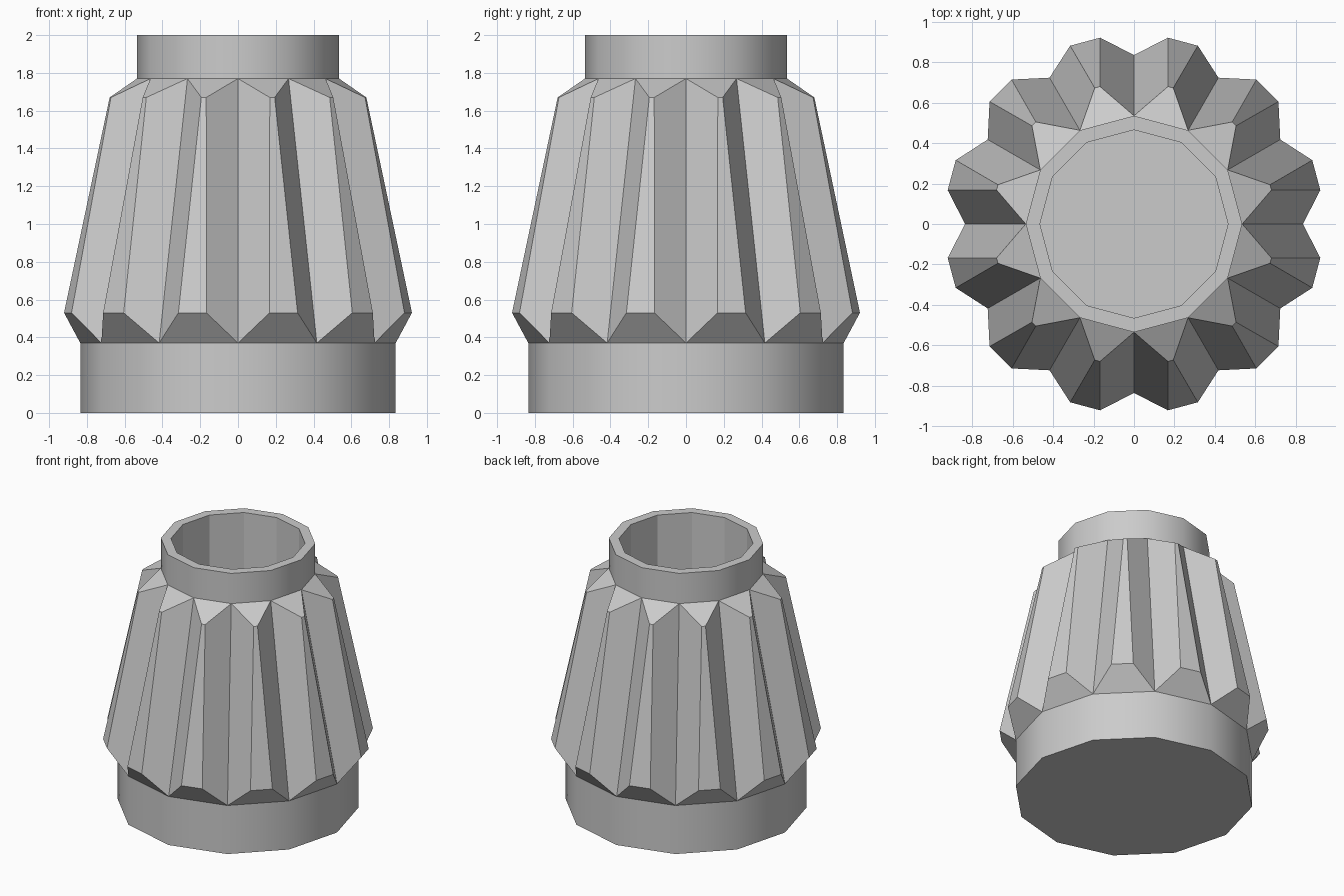
import bpy, bmesh
from math import radians, cos, sin

if "Cube" in bpy.data.objects:
    bpy.data.objects.remove(bpy.data.objects["Cube"])

SIDES = 12
STEP = 360 / SIDES
bm = bmesh.new()


def point(r, deg, z):
    a = radians(deg)
    return bm.verts.new((r * cos(a), r * sin(a), z))


def ring(r, z):
    return [point(r, i * STEP, z) for i in range(SIDES)]


def bridge(low, high, smooth=False):
    for i in range(SIDES):
        j = (i + 1) % SIDES
        bm.faces.new((low[i], low[j], high[j], high[i])).smooth = smooth


# Rings: base collar, ribbed body ends, neck, hollow inside
foot = ring(0.835, 0)
body_low = ring(0.835, 0.37)
body_high = ring(0.535, 1.77)
rim_out = ring(0.535, 2.0)
rim_in = ring(0.465, 2.0)
floor = ring(0.465, 0.37)

bridge(foot, body_low, True)
bridge(body_high, rim_out, True)
bridge(rim_out, rim_in)
bridge(rim_in, floor)
bm.faces.new(foot[::-1])
bm.faces.new(floor)

# Ribs: each body side is inset and pushed outwards
for i in range(SIDES):
    j = (i + 1) % SIDES
    mid = (i + 0.5) * STEP
    outer = [body_low[i], body_low[j], body_high[j], body_high[i]]
    inner = [point(0.936, mid - 4.7, 0.53), point(0.936, mid + 4.7, 0.53),
             point(0.70, mid + 1.1, 1.67), point(0.70, mid - 1.1, 1.67)]
    bm.faces.new(inner)
    for k in range(4):
        n = (k + 1) % 4
        bm.faces.new((outer[k], outer[n], inner[n], inner[k]))

bmesh.ops.recalc_face_normals(bm, faces=bm.faces)
mesh = bpy.data.meshes.new("ribbed_vase")
bm.to_mesh(mesh)
bm.free()
vase = bpy.data.objects.new("ribbed_vase", mesh)
bpy.context.collection.objects.link(vase)
